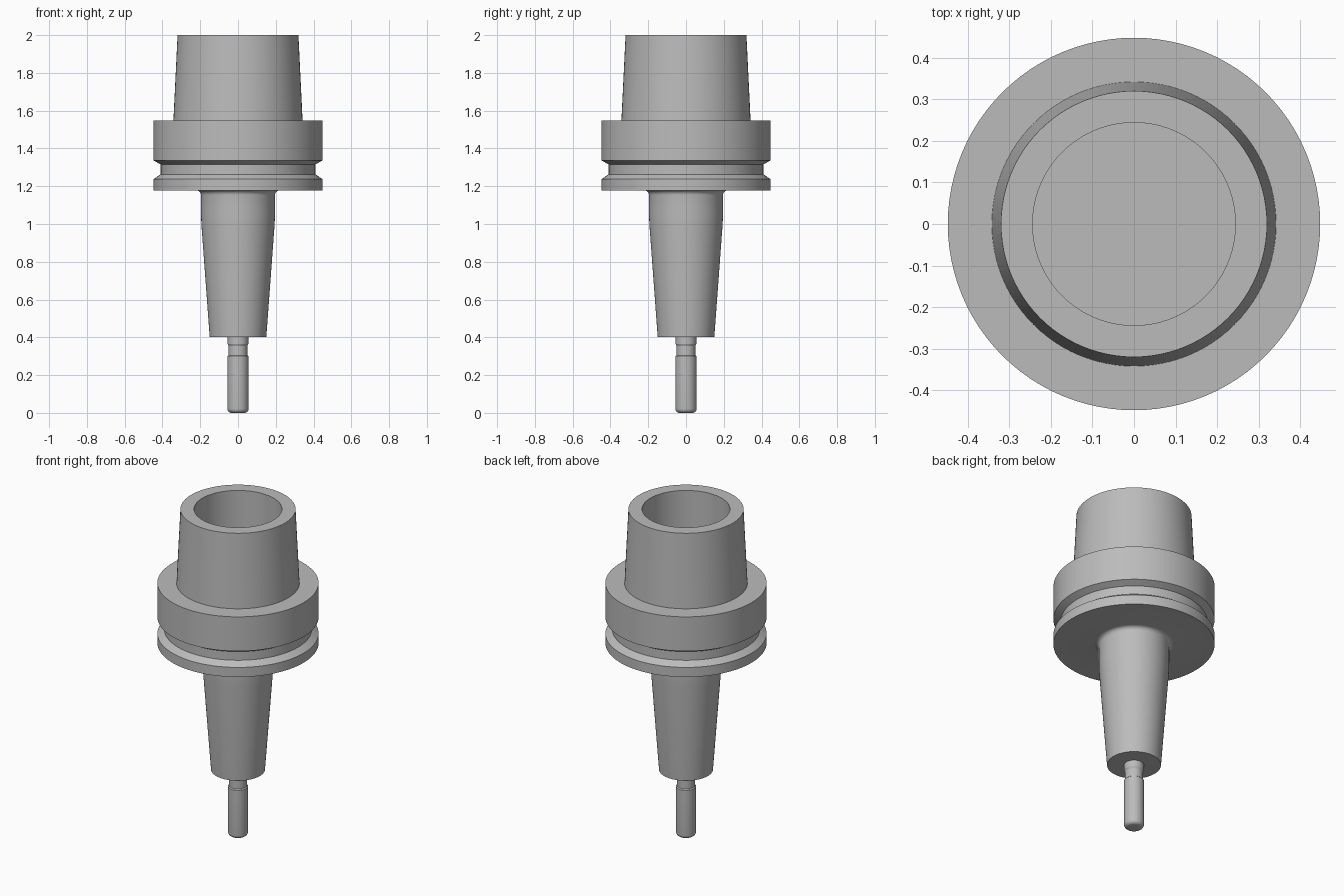
import bpy, bmesh, math

cube = bpy.data.objects.get("Cube")
if cube:
    bpy.data.objects.remove(cube, do_unlink=True)

SEGMENTS = 96

steel = bpy.data.materials.new("grey steel")
steel.use_nodes = True
steel.diffuse_color = (0.5, 0.5, 0.5, 1)
steel.node_tree.nodes["Principled BSDF"].inputs["Base Color"].default_value = (0.5, 0.5, 0.5, 1)


def arc(cx, cz, radius, start, end, steps=6):
    """Points of a fillet, angles in degrees."""
    angles = [math.radians(start + (end - start) * i / steps) for i in range(steps + 1)]
    return [(cx + radius * math.cos(a), cz + radius * math.sin(a)) for a in angles]


def lathe(name, profile):
    """Turn a (radius, height) profile about the z axis."""
    bm = bmesh.new()
    verts = [bm.verts.new((r, 0, z)) for r, z in profile]
    edges = [bm.edges.new(pair) for pair in zip(verts, verts[1:])]
    bmesh.ops.spin(bm, geom=verts + edges, cent=(0, 0, 0), axis=(0, 0, 1),
                   angle=math.tau, steps=SEGMENTS, use_duplicate=False)
    bmesh.ops.remove_doubles(bm, verts=bm.verts, dist=0.0001)
    bmesh.ops.recalc_face_normals(bm, faces=bm.faces)
    mesh = bpy.data.meshes.new(name)
    bm.to_mesh(mesh)
    bm.free()
    mesh.materials.append(steel)
    obj = bpy.data.objects.new(name, mesh)
    bpy.context.collection.objects.link(obj)
    bpy.ops.object.select_all(action="DESELECT")
    obj.select_set(True)
    bpy.context.view_layer.objects.active = obj
    bpy.ops.object.shade_smooth_by_angle(angle=math.radians(25))
    return obj


# Holder: tapered nose, filleted root, grooved flange, hollow tapered shank
nose = [(0, 0.403), (0.15, 0.403), (0.194, 1.0), (0.196, 1.06)]
root_fillet = arc(0.221, 1.153, 0.025, 180, 90)
flange = [(0.448, 1.178), (0.448, 1.237), (0.41, 1.263),
          (0.41, 1.316), (0.448, 1.337), (0.448, 1.547)]
shank = [(0.342, 1.547), (0.32, 2.0), (0.244, 2.0)]
bore = [(0.244, 1.52), (0, 1.52)]
lathe("tool_holder", nose + root_fillet + flange + shank + bore)

# Cutter: rounded tip, relieved neck, shank reaching into the nose
tip = [(0, 0)] + arc(0.034, 0.022, 0.022, -90, 0)
neck = [(0.056, 0.30), (0.05, 0.305), (0.05, 0.355), (0.055, 0.365)]
lathe("cutting_tool", tip + neck + [(0.055, 0.41), (0, 0.41)])
